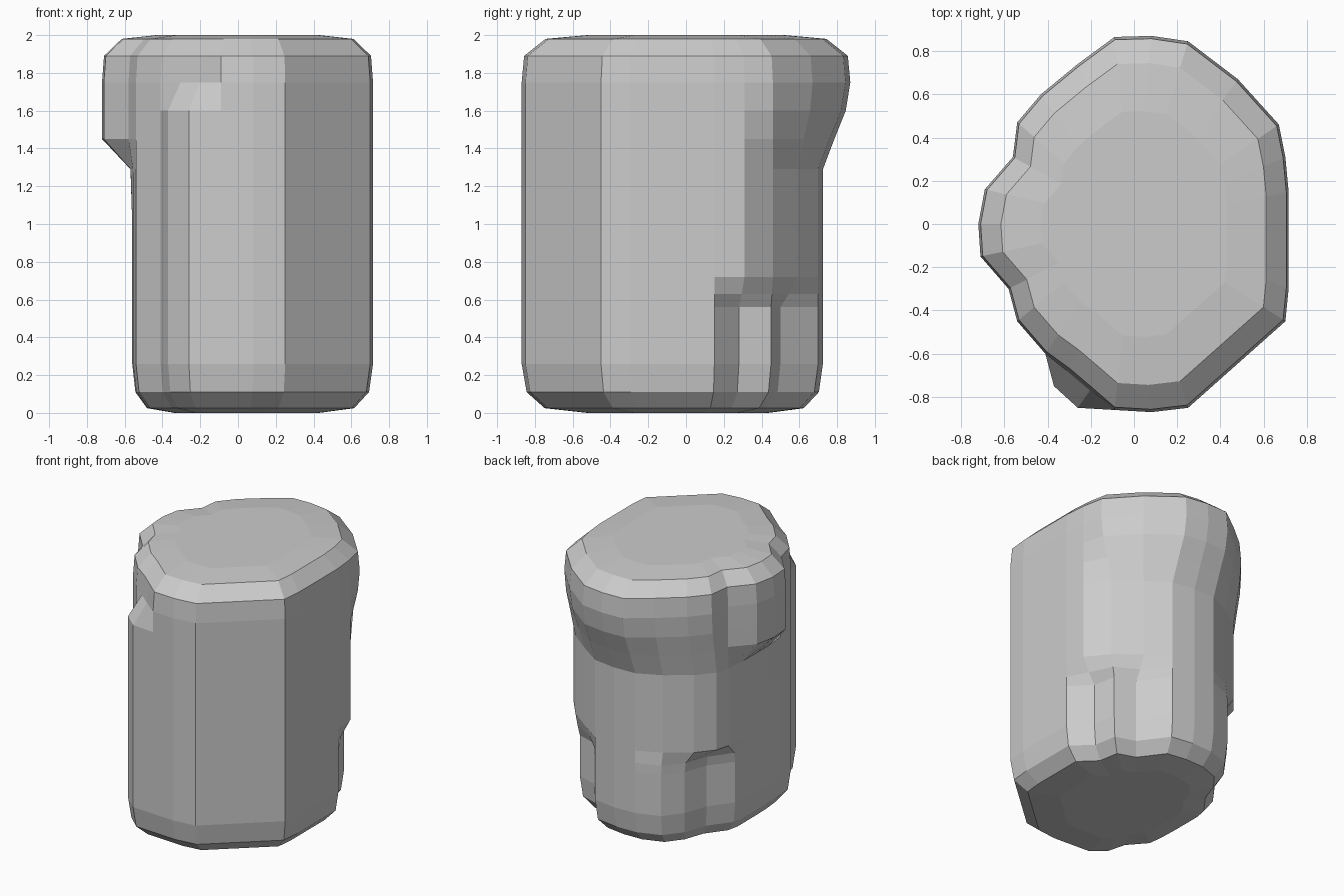
import bpy, bmesh

if "Cube" in bpy.data.objects:
    bpy.data.objects.remove(bpy.data.objects["Cube"])

# Cross-section of the block at mid height, counter-clockwise from the right side
BASE = [(.70, -.45), (.715, -.30), (.715, -.08), (.715, .15), (.70, .31), (.58, .46),
        (.41, .59), (.25, .70), (.08, .725), (-.09, .72), (-.26, .64), (-.43, .52),
        (-.53, .40), (-.555, .30), (-.56, .15), (-.56, 0), (-.56, -.15), (-.555, -.30),
        (-.54, -.45), (-.41, -.60), (-.37, -.75), (-.26, -.85), (-.09, -.86),
        (.08, -.87), (.25, -.85)]

# Local bulges and chips: moved outline points, blended in between two heights
BACK_OVERHANG = {5: (.67, .46), 6: (.48, .67), 7: (.25, .845), 8: (.08, .87),
                 9: (-.09, .865), 10: (-.26, .74), 11: (-.43, .60), 12: (-.54, .47),
                 13: (-.56, .31)}
LEFT_KNOB = {14: (-.69, .16), 15: (-.72, 0), 16: (-.71, -.15), 17: (-.58, -.30)}
FRONT_CHIP = {20: (-.30, -.68), 21: (-.20, -.765)}
LOW_RIGHT_CHIP = {4: (.58, .28), 5: (.55, .45), 6: (.40, .50)}
LOW_LEFT_CHIP = {11: (-.36, .53), 12: (-.42, .36), 13: (-.54, .20), 14: (-.56, .10),
                 10: (-.26, .66)}
FEATURES = [(BACK_OVERHANG, 1.30, 1.66), (LEFT_KNOB, 1.28, 1.45),
            (FRONT_CHIP, 1.60, 1.76), (LOW_RIGHT_CHIP, .70, .56),
            (LOW_LEFT_CHIP, .72, .62)]

# Height and scale of every ring, rounded at top and bottom
RINGS = [(0, .60), (.025, .86), (.11, .97), (.26, 1), (.42, 1), (.56, 1), (.63, 1),
         (.72, 1), (1.0, 1), (1.29, 1), (1.45, 1), (1.60, 1), (1.75, 1),
         (1.89, .985), (1.98, .855), (2.0, .60)]


def outline(z):
    pts = list(BASE)
    for moves, start, full in FEATURES:
        t = max(0, min(1, (z - start) / (full - start)))
        for i, (x, y) in moves.items():
            px, py = pts[i]
            pts[i] = (px + (x - px) * t, py + (y - py) * t)
    return pts


# Loft the rings into one closed stone block
bm = bmesh.new()
rings = [[bm.verts.new((x * s, y * s, z)) for x, y in outline(z)] for z, s in RINGS]
n = len(BASE)
for a, b in zip(rings, rings[1:]):
    for i in range(n):
        j = (i + 1) % n
        bm.faces.new((a[i], a[j], b[j], b[i]))
bm.faces.new(rings[0][::-1])
bm.faces.new(rings[-1])
bmesh.ops.recalc_face_normals(bm, faces=bm.faces)
mesh = bpy.data.meshes.new("stone_block")
bm.to_mesh(mesh)
bm.free()
block = bpy.data.objects.new("stone_block", mesh)
bpy.context.collection.objects.link(block)
